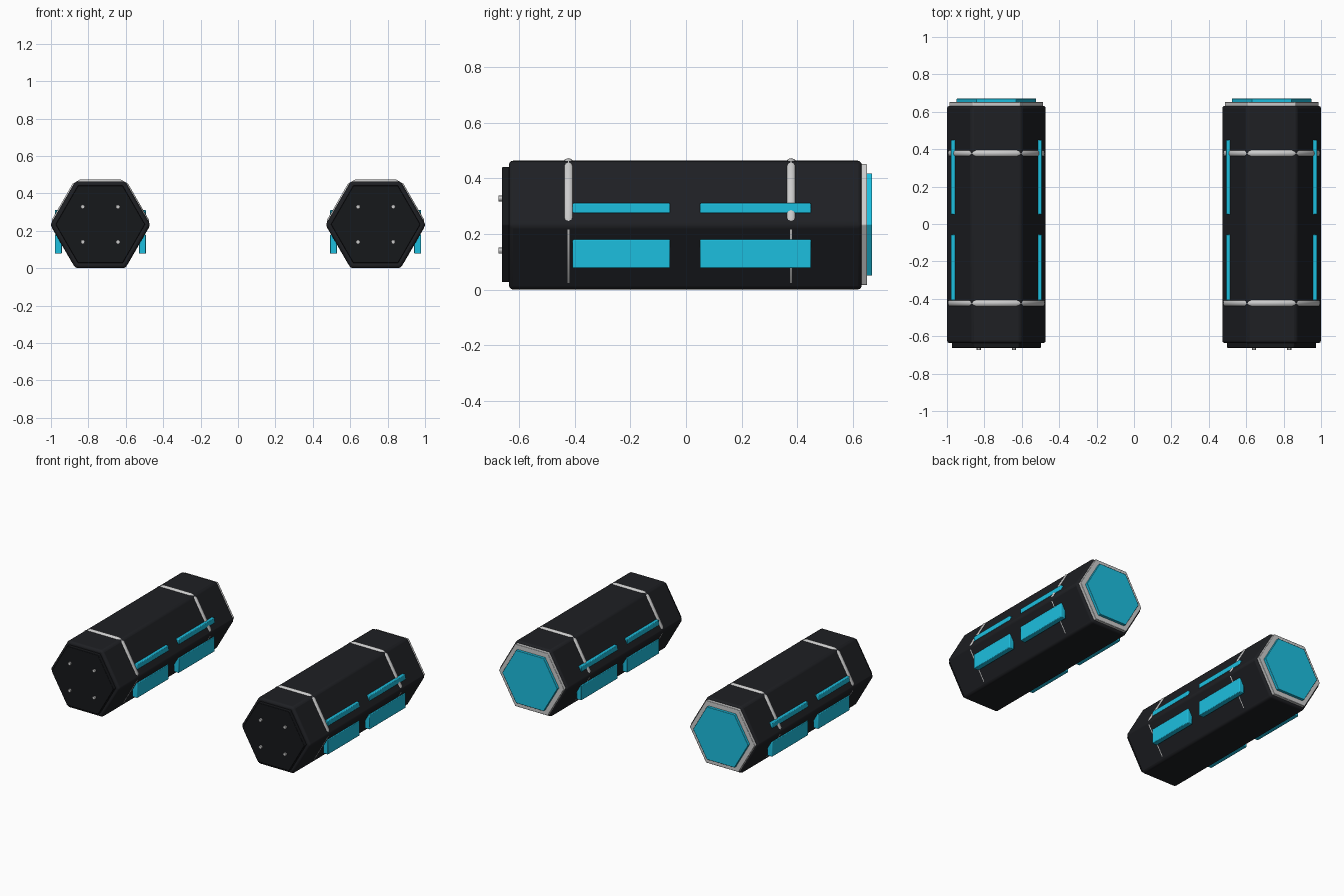
import bpy, bmesh, math

if "Cube" in bpy.data.objects:
    bpy.data.objects.remove(bpy.data.objects["Cube"])

CZ = 0.232          # height of the pod axis
CX = 0.736          # sideways offset of each pod


def material(name, rgb):
    m = bpy.data.materials.new(name)
    m.diffuse_color = (*rgb, 1)
    m.use_nodes = True
    m.node_tree.nodes["Principled BSDF"].inputs["Base Color"].default_value = m.diffuse_color
    return m


BLACK = material("black_shell", (0.013, 0.014, 0.017))
DARK = material("dark_plate", (0.008, 0.009, 0.011))
CYAN = material("cyan_glow", (0.012, 0.52, 0.74))
SILVER = material("silver_trim", (0.66, 0.66, 0.69))


def finish(ob, mat, bevel=0, segments=2):
    ob.data.materials.append(mat)
    if bevel:
        b = ob.modifiers.new("bevel", 'BEVEL')
        b.width, b.segments = bevel, segments
    return ob


def prism(name, x, z, y0, y1, radius, sides, mat, bevel=0, segments=2):
    """Prism along y with a vertex pointing along +x."""
    bm = bmesh.new()
    ring = [bm.verts.new((radius * math.cos(2 * math.pi * k / sides), y0,
                          radius * math.sin(2 * math.pi * k / sides))) for k in range(sides)]
    base = bm.faces.new(ring)
    ext = bmesh.ops.extrude_face_region(bm, geom=[base])
    for g in ext["geom"]:
        if isinstance(g, bmesh.types.BMVert):
            g.co.y = y1
    bmesh.ops.recalc_face_normals(bm, faces=bm.faces)
    me = bpy.data.meshes.new(name)
    bm.to_mesh(me)
    bm.free()
    ob = bpy.data.objects.new(name, me)
    ob.location = (x, 0, z)
    bpy.context.collection.objects.link(ob)
    return finish(ob, mat, bevel, segments)


def box(name, x, y, z, mat, bevel):
    bpy.ops.mesh.primitive_cube_add(size=1, location=[sum(r) / 2 for r in (x, y, z)])
    ob = bpy.context.object
    ob.name = name
    ob.scale = [abs(r[1] - r[0]) for r in (x, y, z)]
    bpy.ops.object.transform_apply(location=False, rotation=False, scale=True)
    return finish(ob, mat, bevel)


def band(name, x, y, z):
    """Round strap following a hexagon with clipped corners."""
    tube = 0.021
    r, clip = (0.236 - tube) / math.cos(math.pi / 6), 0.019
    hexa = [(r * math.cos(k * math.pi / 3), r * math.sin(k * math.pi / 3)) for k in range(6)]
    pts = []
    for k in range(6):
        p = hexa[k]
        for q in (hexa[k - 1], hexa[(k + 1) % 6]):
            t = clip / r
            pts.append((p[0] + (q[0] - p[0]) * t, p[1] + (q[1] - p[1]) * t))
    cu = bpy.data.curves.new(name, 'CURVE')
    cu.dimensions = '3D'
    cu.bevel_depth, cu.bevel_resolution = tube, 4
    sp = cu.splines.new('POLY')
    sp.points.add(len(pts) - 1)
    for p, (a, b) in zip(sp.points, pts):
        p.co = (a, 0, b, 1)
    sp.use_cyclic_u = True
    ob = bpy.data.objects.new(name, cu)
    ob.location = (x, y, z)
    bpy.context.collection.objects.link(ob)
    finish(ob, SILVER)


for side, cx in (("left", -CX), ("right", CX)):
    # main shell and end pieces
    prism(f"{side}_pod_body", cx, CZ, -0.637, 0.632, 0.2675, 6, BLACK, 0.014, 3)
    prism(f"{side}_front_plate", cx, CZ + 0.002, -0.662, -0.62, 0.239, 6, DARK, 0.003)
    prism(f"{side}_rear_ring", cx, CZ + 0.002, 0.61, 0.652, 0.251, 6, SILVER, 0.003)
    prism(f"{side}_rear_glow", cx, CZ + 0.002, 0.64, 0.67, 0.2125, 6, CYAN, 0.002)

    # four bolts on the front plate
    for i in (-1, 1):
        for j in (-1, 1):
            prism(f"{side}_bolt", cx + 0.094 * i, CZ + 0.002 + 0.094 * j,
                  -0.674, -0.65, 0.011, 12, SILVER)

    # straps
    for y in (-0.423, 0.378):
        band(f"{side}_strap", cx, y, CZ + 0.0055)

    # glowing side strips and panels on both flanks
    for s in (-1, 1):
        xs = (cx + s * 0.206, cx + s * 0.2435)
        for ys in ((-0.408, -0.057), (0.05, 0.45)):
            box(f"{side}_upper_strip", xs, ys, (0.275, 0.311), CYAN, 0.004)
            box(f"{side}_lower_panel", xs, ys, (0.077, 0.18), CYAN, 0.004)

# smooth only the shallow angles
for ob in bpy.context.scene.objects:
    ob.select_set(ob.type == 'MESH')
    if ob.type == 'MESH':
        bpy.context.view_layer.objects.active = ob
bpy.ops.object.shade_smooth_by_angle(angle=math.radians(30))
